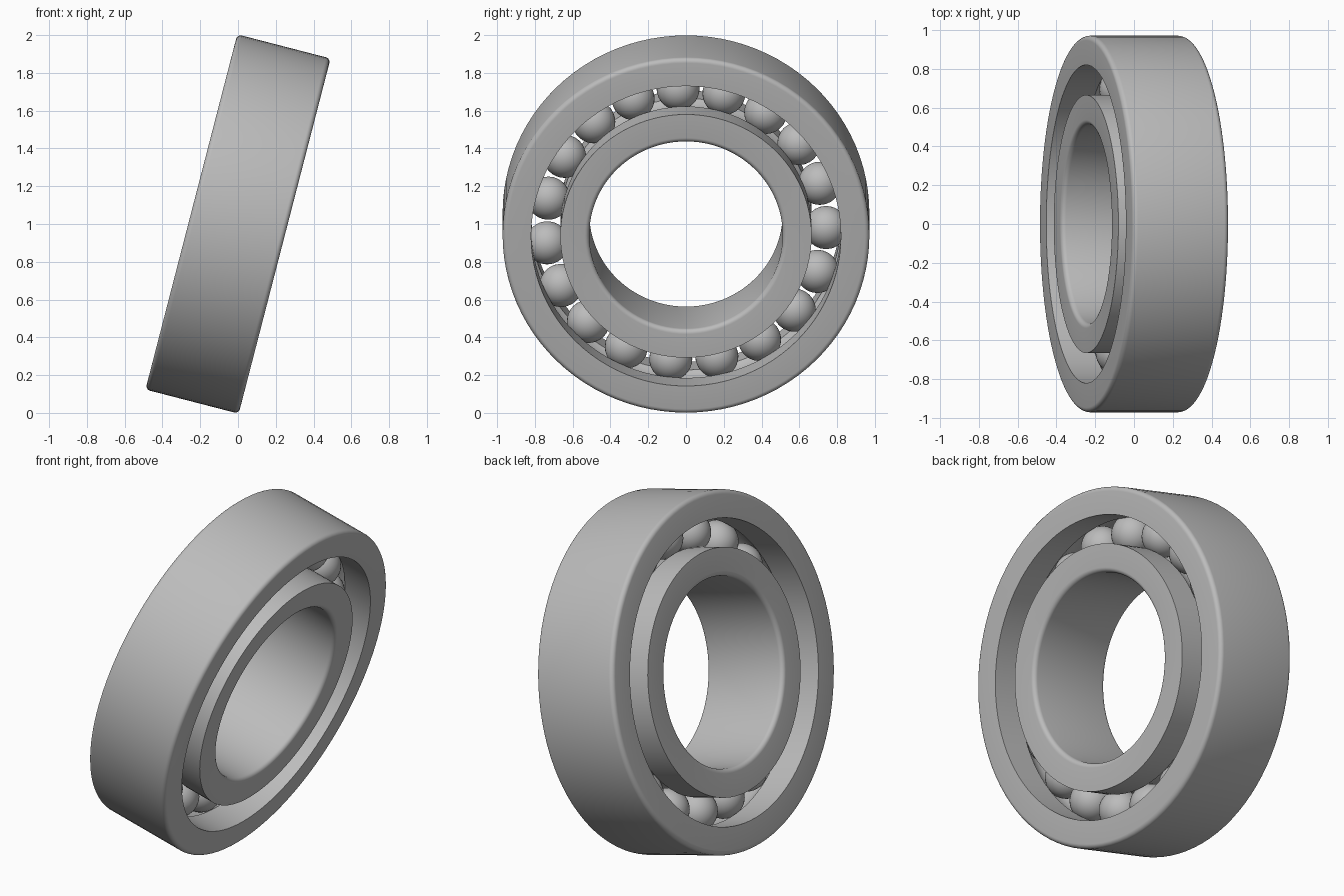
import bpy, bmesh
from math import sin, cos, pi, radians, acos
from mathutils import Matrix, Vector

HALF_WIDTH = 0.255      # half the bearing width along its axis
OUTER_R, OUTER_LIP = 0.971, 0.82
BORE_R, INNER_LIP = 0.512, 0.665
PITCH_R, BALL_R, BALLS = 0.742, 0.115, 19
FILLET = 0.025
TILT = Matrix.Translation((0, 0, 1)) @ Matrix.Rotation(radians(14.5), 4, 'Y')

cube = bpy.data.objects.get("Cube")
if cube:
    bpy.data.objects.remove(cube, do_unlink=True)

steel = bpy.data.materials.new("steel_grey")
steel.use_nodes = True
colour = (0.5, 0.5, 0.5, 1)
steel.diffuse_color = colour
steel.node_tree.nodes["Principled BSDF"].inputs["Base Color"].default_value = colour


def add_object(name, mesh, matrix):
    obj = bpy.data.objects.new(name, mesh)
    bpy.context.collection.objects.link(obj)
    obj.matrix_world = matrix
    return obj


def smooth(obj):
    bpy.ops.object.select_all(action='DESELECT')
    obj.select_set(True)
    bpy.context.view_layer.objects.active = obj
    bpy.ops.object.shade_smooth_by_angle(angle=radians(30))


def ring(name, wall_r, lip_r):
    """Lathe a race: filleted plain wall at wall_r, ball groove cut into lip_r."""
    side = 1 if wall_r > lip_r else -1
    profile = []
    # Filleted wall, from the left face to the right face
    for end in (-1, 1):
        steps = range(7) if end < 0 else range(6, -1, -1)
        for i in steps:
            a = i / 6 * pi / 2
            profile.append((end * (HALF_WIDTH - FILLET + FILLET * cos(a)),
                            wall_r - side * FILLET * (1 - sin(a))))
    # Lip and circular groove, from the right face back to the left
    profile.append((HALF_WIDTH, lip_r))
    start = acos(abs(lip_r - PITCH_R) / BALL_R)
    for i in range(13):
        a = start * (1 - i / 6)
        profile.append((BALL_R * sin(a), PITCH_R + side * BALL_R * cos(a)))
    profile.append((-HALF_WIDTH, lip_r))

    bm = bmesh.new()
    verts = [bm.verts.new((x, 0, r)) for x, r in profile]
    edges = [bm.edges.new((v, verts[i - 1])) for i, v in enumerate(verts)]
    bmesh.ops.spin(bm, geom=verts + edges, cent=(0, 0, 0), axis=(1, 0, 0),
                   angle=2 * pi, steps=96, use_merge=True)
    bmesh.ops.remove_doubles(bm, verts=bm.verts, dist=1e-5)
    bmesh.ops.recalc_face_normals(bm, faces=bm.faces)
    mesh = bpy.data.meshes.new(name)
    bm.to_mesh(mesh)
    bm.free()
    mesh.materials.append(steel)
    smooth(add_object(name, mesh, TILT))


ring("outer_ring", OUTER_R, OUTER_LIP)
ring("inner_ring", BORE_R, INNER_LIP)

# Balls share one mesh, spaced evenly in the groove
ball_mesh = bpy.data.meshes.new("ball")
bm = bmesh.new()
bmesh.ops.create_uvsphere(bm, u_segments=32, v_segments=16, radius=BALL_R - 0.001)
bm.to_mesh(ball_mesh)
bm.free()
ball_mesh.materials.append(steel)
ball_mesh.shade_smooth()
for i in range(BALLS):
    angle = radians(-1.5) + 2 * pi * i / BALLS
    spot = Vector((0, PITCH_R * cos(angle), PITCH_R * sin(angle)))
    add_object(f"ball_{i + 1}", ball_mesh, TILT @ Matrix.Translation(spot))
